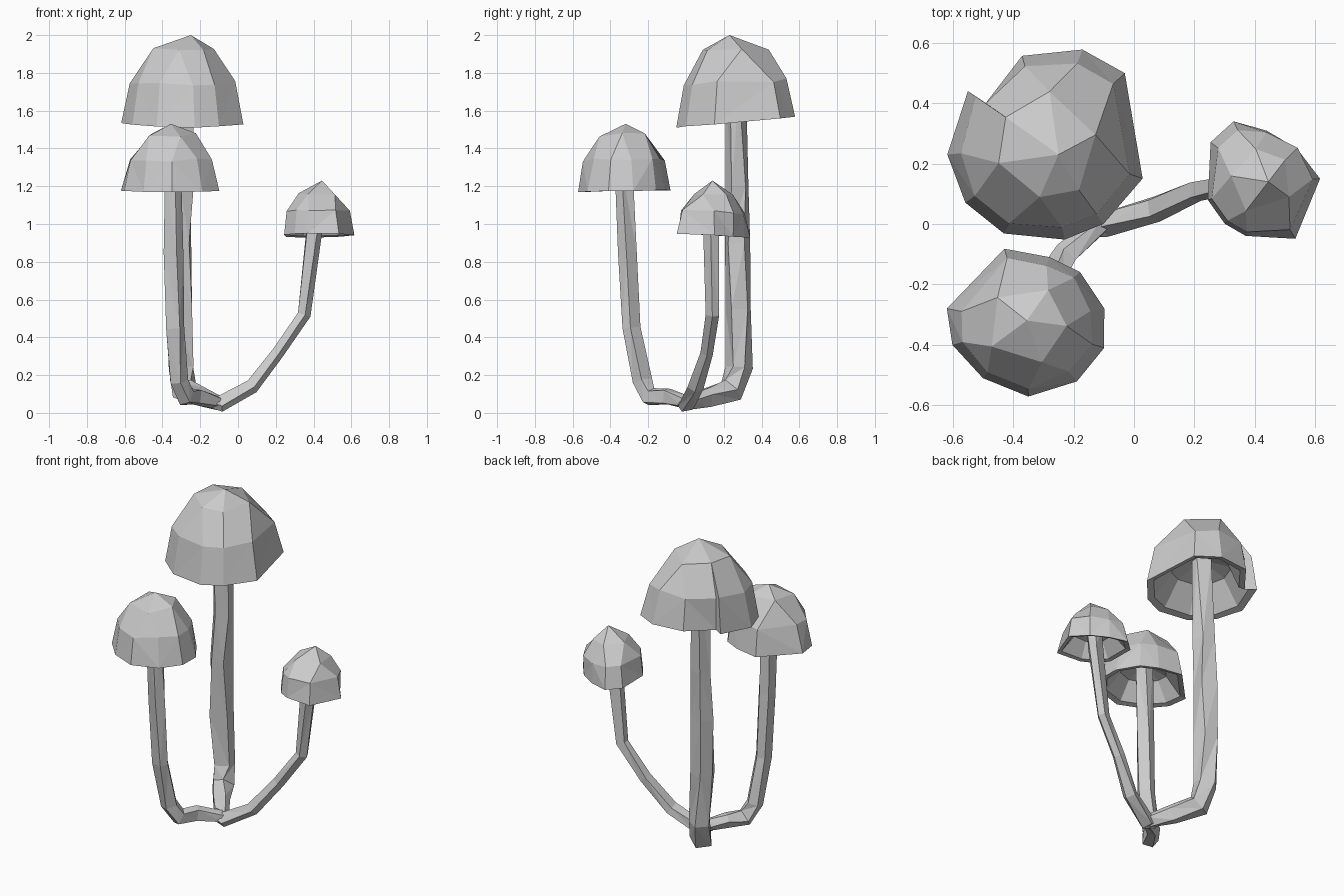
import bpy, bmesh, math, random
from mathutils import Vector

if "Cube" in bpy.data.objects:
    bpy.data.objects.remove(bpy.data.objects["Cube"])

random.seed(4)


def finish(bm, name):
    bmesh.ops.recalc_face_normals(bm, faces=bm.faces)
    me = bpy.data.meshes.new(name)
    bm.to_mesh(me)
    bm.free()
    bpy.context.collection.objects.link(bpy.data.objects.new(name, me))


def bridge(bm, a, b, split=False):
    """Join two rings; b may repeat a vertex, which gives a triangle."""
    n = len(a)
    for i in range(n):
        j = (i + 1) % n
        if b[i] is b[j]:
            bm.faces.new((a[i], a[j], b[j]))
        elif split and i % 2:
            bm.faces.new((a[i], a[j], b[i]))
            bm.faces.new((a[j], b[j], b[i]))
        elif split:
            bm.faces.new((a[i], a[j], b[j]))
            bm.faces.new((a[i], b[j], b[i]))
        else:
            bm.faces.new((a[i], a[j], b[j], b[i]))


def fan(bm, ring, point):
    tip = bm.verts.new(point)
    for i in range(len(ring)):
        j = (i + 1) % len(ring)
        if ring[i] is not ring[j]:
            bm.faces.new((ring[i], ring[j], tip))


def cap(name, rim, centre, apex, slope, dome):
    """Faceted dome over an uneven rim, with a hollow underside."""
    c, top = Vector(centre), Vector(apex)
    height = top.z - c.z
    arms = [Vector((x - c.x, y - c.y)) for x, y in rim]
    mean = sum(a.length for a in arms) / len(arms)
    bm = bmesh.new()

    def ring(points, scale, lift, wobble=0.0):
        out = []
        for p in points:
            s = scale + random.uniform(-wobble, wobble)
            h = lift + random.uniform(-wobble, wobble)
            z = c.z + height * h + p.y * slope * (1 - lift)
            out.append(bm.verts.new((c.x + p.x * s, c.y + p.y * s, z)))
        return out

    # outer dome: rounder above the rim, half as many corners near the top
    edge = ring(arms, 1, 0, 0.008)
    (s1, h1), (s2, h2) = dome
    soft = [a * 0.5 + a.normalized() * mean * 0.5 for a in arms]
    middle = ring(soft, s1, h1, 0.03)
    bridge(bm, edge, middle, True)
    pairs = [(soft[i] + soft[min(i + 1, len(soft) - 1)]).normalized() * mean
             for i in range(0, len(soft), 2)]
    few = ring(pairs, s2, h2, 0.03)
    upper = [few[i // 2] for i in range(len(arms))]
    bridge(bm, middle, upper)
    fan(bm, upper, top)
    # rim lip and hollow underside
    lip = ring(arms, 0.87, 0.02)
    bridge(bm, edge, lip)
    inner = ring(soft, 0.55, 0.32)
    bridge(bm, lip, inner)
    fan(bm, inner, (c.x, c.y, c.z + height * 0.42))
    finish(bm, name)


def stem(name, path, sides=5):
    """Low-poly tube through (x, y, z, radius) points."""
    pts = [Vector(p[:3]) for p in path]
    bm = bmesh.new()
    rings, side = [], None
    for i, p in enumerate(pts):
        d = (pts[min(i + 1, len(pts) - 1)] - pts[max(i - 1, 0)]).normalized()
        if side is None:
            side = d.cross(Vector((0, 0, 1)))
        side = (side - d * side.dot(d)).normalized()
        other = d.cross(side)
        ring = []
        for k in range(sides):
            a = math.tau * k / sides + random.uniform(-0.25, 0.25)
            r = path[i][3] * random.uniform(0.97, 1.08)
            ring.append(bm.verts.new(p + (side * math.cos(a) + other * math.sin(a)) * r))
        rings.append(ring)
    for a, b in zip(rings, rings[1:]):
        bridge(bm, a, b, True)
    bm.faces.new(rings[0])
    bm.faces.new(rings[-1])
    finish(bm, name)


# Tall mushroom at the back
cap("tall_cap",
    [(0.03, 0.15), (-0.03, 0.5), (-0.17, 0.58), (-0.37, 0.555), (-0.49, 0.40), (-0.55, 0.44),
     (-0.62, 0.23), (-0.56, 0.07), (-0.43, -0.03), (-0.23, -0.05), (-0.10, 0.0)],
    (-0.29, 0.26, 1.54), (-0.25, 0.23, 2.0), 0.09, ((0.87, 0.46), (0.54, 0.85)))
stem("tall_stem", [(-0.11, 0.0, 0.055, 0.04), (-0.20, 0.11, 0.085, 0.055), (-0.28, 0.24, 0.12, 0.07),
                   (-0.30, 0.28, 0.24, 0.07), (-0.31, 0.275, 0.55, 0.07), (-0.31, 0.275, 0.9, 0.068),
                   (-0.295, 0.27, 1.2, 0.064), (-0.29, 0.26, 1.72, 0.06)])

# Middle mushroom at the front
cap("middle_cap",
    [(-0.10, -0.28), (-0.10, -0.41), (-0.19, -0.52), (-0.35, -0.57), (-0.5, -0.51),
     (-0.6, -0.4), (-0.62, -0.28), (-0.43, -0.08), (-0.28, -0.11), (-0.18, -0.16)],
    (-0.355, -0.33, 1.175), (-0.355, -0.32, 1.53), 0.02, ((0.86, 0.47), (0.53, 0.84)))
stem("middle_stem", [(-0.11, 0.0, 0.055, 0.035), (-0.22, -0.10, 0.085, 0.045), (-0.28, -0.19, 0.085, 0.05),
                     (-0.315, -0.23, 0.17, 0.05), (-0.335, -0.29, 0.45, 0.05),
                     (-0.345, -0.31, 0.85, 0.052), (-0.35, -0.33, 1.3, 0.05)])

# Small mushroom on the right
cap("small_cap",
    [(0.615, 0.15), (0.535, -0.05), (0.37, -0.04), (0.30, 0.0), (0.245, 0.08),
     (0.255, 0.27), (0.33, 0.34), (0.44, 0.31), (0.54, 0.25)],
    (0.425, 0.14, 0.94), (0.445, 0.14, 1.23), -0.05, ((0.90, 0.42), (0.55, 0.76)))
stem("small_stem", [(-0.16, -0.01, 0.07, 0.035), (-0.10, 0.0, 0.045, 0.045), (0.07, 0.05, 0.14, 0.042),
                    (0.21, 0.11, 0.32, 0.036), (0.35, 0.14, 0.52, 0.036), (0.40, 0.135, 0.95, 0.045),
                    (0.415, 0.14, 1.05, 0.045)])
